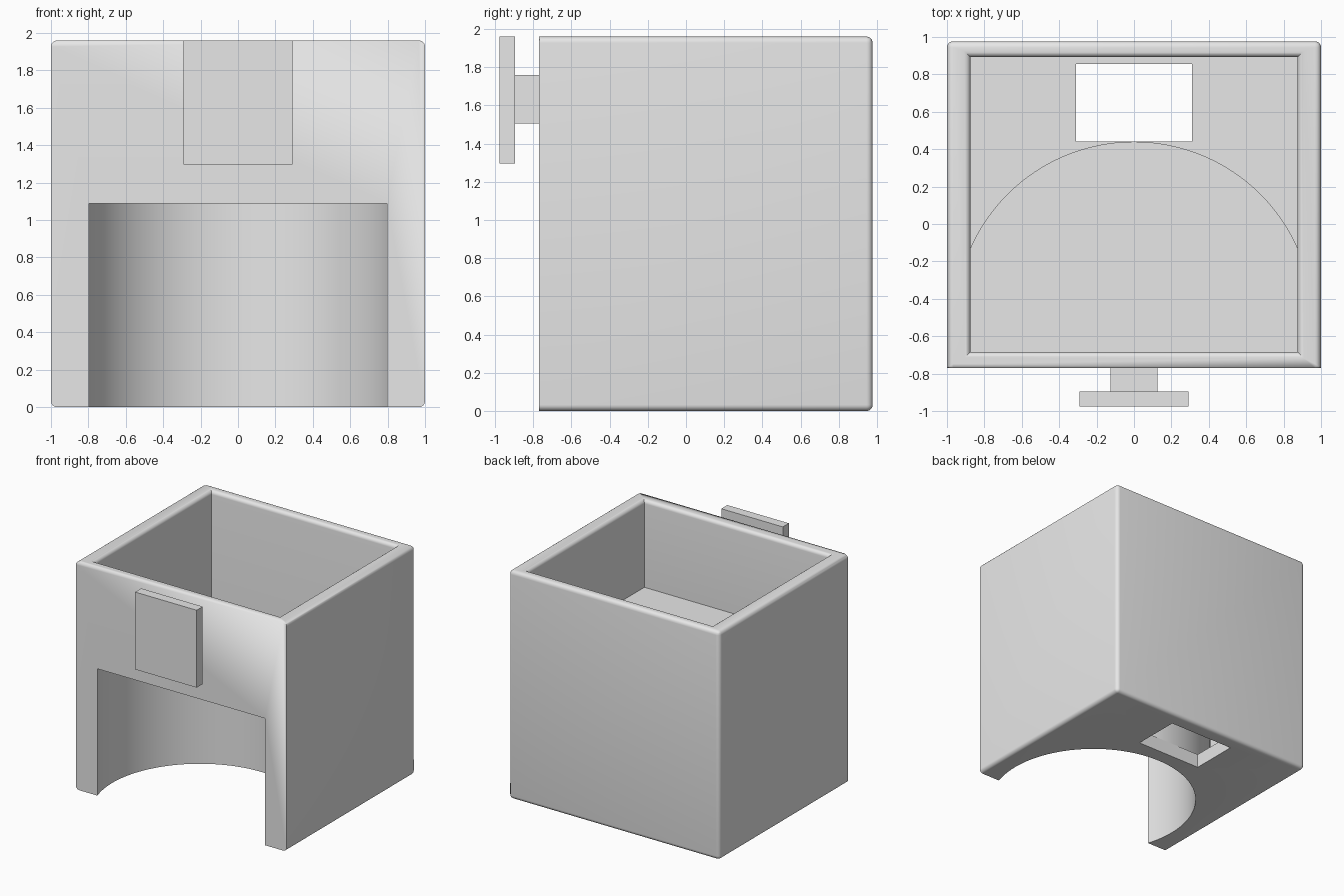
import bpy, bmesh, math

if "Cube" in bpy.data.objects:
    bpy.data.objects.remove(bpy.data.objects["Cube"], do_unlink=True)

grey = bpy.data.materials.new("light grey plastic")
grey.use_nodes = True
grey.diffuse_color = (0.8, 0.8, 0.8, 1)
grey.node_tree.nodes["Principled BSDF"].inputs["Base Color"].default_value = (0.8, 0.8, 0.8, 1)

FRONT, BACK, TOP = -0.77, 0.977, 1.96
FLOOR = 0.12
ARC_Y = -0.517          # centre of the round recess


def add_object(name, bm):
    bmesh.ops.recalc_face_normals(bm, faces=bm.faces)
    mesh = bpy.data.meshes.new(name)
    bm.to_mesh(mesh)
    bm.free()
    mesh.materials.append(grey)
    obj = bpy.data.objects.new(name, mesh)
    bpy.context.collection.objects.link(obj)
    return obj


def prism_bm(points, z0, z1):
    """Extrude a flat outline from z0 up to z1."""
    bm = bmesh.new()
    face = bm.faces.new([bm.verts.new((x, y, z0)) for x, y in points])
    up = bmesh.ops.extrude_face_region(bm, geom=[face])["geom"]
    bmesh.ops.translate(bm, vec=(0, 0, z1 - z0),
                        verts=[v for v in up if isinstance(v, bmesh.types.BMVert)])
    return bm


def block_bm(half_x, y0, y1, z0, z1):
    return prism_bm([(-half_x, y0), (half_x, y0), (half_x, y1), (-half_x, y1)], z0, z1)


def arc_outline(radius, y_front, steps=96):
    """Circle cut off by a straight line at y_front."""
    start = math.asin((y_front - ARC_Y) / radius)
    sweep = math.pi - 2 * start
    return [(radius * math.cos(start + sweep * i / steps),
             ARC_Y + radius * math.sin(start + sweep * i / steps)) for i in range(steps + 1)]


def combine(target, tool, operation):
    tool.hide_render = True
    mod = target.modifiers.new(tool.name, 'BOOLEAN')
    mod.operation, mod.solver, mod.object = operation, 'EXACT', tool
    bpy.context.view_layer.objects.active = target
    bpy.ops.object.modifier_apply(modifier=mod.name)
    bpy.data.objects.remove(tool, do_unlink=True)


# Open box: inset the top and push it down to the floor
bm = block_bm(1, FRONT, BACK, 0, TOP)
bmesh.ops.recalc_face_normals(bm, faces=bm.faces)
top = max(bm.faces, key=lambda f: f.calc_center_median().z)
bmesh.ops.inset_region(bm, faces=[top], thickness=0.12)
for v in top.verts:
    v.co.x = math.copysign(0.875, v.co.x)
rim = list(top.edges)
down = bmesh.ops.extrude_face_region(bm, geom=[top])["geom"]
bmesh.ops.translate(bm, vec=(0, 0, FLOOR - TOP),
                    verts=[v for v in down if isinstance(v, bmesh.types.BMVert)])
if top.is_valid:
    bmesh.ops.delete(bm, geom=[top], context='FACES_ONLY')


# Round the inner rim and every outer edge except those of the front face
def is_rounded(edge):
    a, b = (v.co for v in edge.verts)
    inner = all(abs(p.x) < 0.95 for p in (a, b))
    if inner:
        return min(a.z, b.z) > TOP - 0.01
    at_front = all(p.y < FRONT + 0.01 for p in (a, b))
    outer = all(abs(p.x) > 0.95 for p in (a, b))
    return outer and not at_front


bmesh.ops.bevel(bm, geom=[e for e in bm.edges if is_rounded(e)], offset=0.033,
                offset_type='OFFSET', segments=6, profile=0.5, affect='EDGES')
body = add_object("box_body", bm)

# Raised round step, front recess beneath it, and drain opening
combine(body, add_object("round_step", prism_bm(arc_outline(0.957, -0.7), 0.06, 1.21)), 'UNION')
combine(body, add_object("recess_cutter", prism_bm(arc_outline(0.835, -0.82), -0.2, 1.088)), 'DIFFERENCE')
combine(body, add_object("opening_cutter", block_bm(0.31, 0.441, 0.856, -0.2, 0.2)), 'DIFFERENCE')

# Smooth shading with crisp edges
bpy.ops.object.select_all(action='DESELECT')
body.select_set(True)
bpy.context.view_layer.objects.active = body
bpy.ops.object.shade_smooth_by_angle(angle=math.radians(30))

# Front hook: square stem and plate
add_object("hook_stem", block_bm(0.125, -0.9, FRONT + 0.01, 1.505, 1.758))
add_object("hook_plate", block_bm(0.292, -0.977, -0.895, 1.296, TOP))
